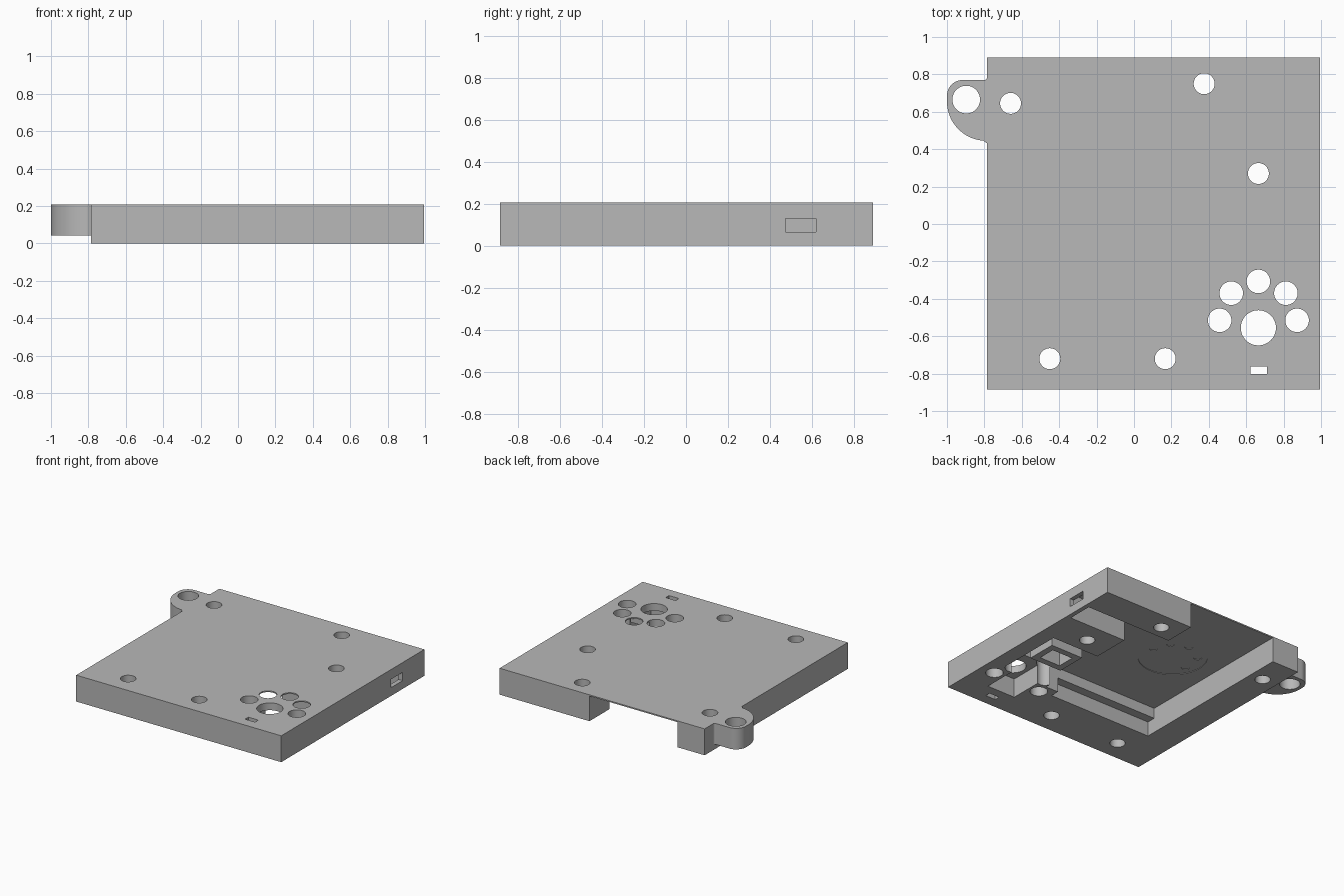
import bpy, bmesh
from math import sin, cos, pi, radians

if "Cube" in bpy.data.objects:
    bpy.data.objects.remove(bpy.data.objects["Cube"])

grey = bpy.data.materials.new("plain grey")
grey.use_nodes = True
COLOR = (0.48, 0.48, 0.48, 1)
grey.diffuse_color = COLOR
grey.node_tree.nodes["Principled BSDF"].inputs["Base Color"].default_value = COLOR

TOP, CEILING, BELOW = 0.207, 0.197, -0.1


def prism(name, outline, z0, z1):
    """Extrude a counter-clockwise outline from z0 to z1."""
    bm = bmesh.new()
    face = bm.faces.new([bm.verts.new((x, y, z0)) for x, y in outline])
    new = bmesh.ops.extrude_face_region(bm, geom=[face])["geom"]
    for v in new:
        if isinstance(v, bmesh.types.BMVert):
            v.co.z = z1
    bmesh.ops.recalc_face_normals(bm, faces=bm.faces)
    mesh = bpy.data.meshes.new(name)
    bm.to_mesh(mesh)
    bm.free()
    mesh.materials.append(grey)
    obj = bpy.data.objects.new(name, mesh)
    bpy.context.collection.objects.link(obj)
    return obj


def arc(cx, cy, r, start, end, n=12):
    angles = [radians(start + (end - start) * i / n) for i in range(n + 1)]
    return [(cx + r * cos(a), cy + r * sin(a)) for a in angles]


def box(name, x0, x1, y0, y1, z0, z1):
    return prism(name, [(x0, y0), (x1, y0), (x1, y1), (x0, y1)], z0, z1)


def disc(name, x, y, r, z0=BELOW, z1=0.3):
    return prism(name, arc(x, y, r, 0, 360, 48)[:-1], z0, z1)


def combine(target, tool, operation="DIFFERENCE"):
    tool.hide_render = True
    mod = target.modifiers.new("combine", "BOOLEAN")
    mod.operation, mod.solver, mod.object = operation, "EXACT", tool
    bpy.context.view_layer.objects.active = target
    bpy.ops.object.modifier_apply(modifier=mod.name)
    bpy.data.objects.remove(tool)


# Case slab with a rounded hanging tab
case = box("case", -0.785, 0.995, -0.885, 0.89, 0, TOP)
tab = [(-0.74, 0.43), (-0.74, 0.785), (-0.785, 0.785)]
tab += arc(-0.80, 0.785, 0.015, 0, -90, 4)
tab += arc(-0.915, 0.685, 0.085, 90, 180)
tab += arc(-0.79, 0.655, 0.21, 180, 266, 18)
tab += [(-0.785, 0.43)]
combine(case, prism("tab", tab, 0.042, TOP), "UNION")

# Pockets opened from the underside
pockets = [
    (-0.55, 0.215, -0.43, 0.95, CEILING),    # main bay, open at the back
    (-0.55, 0.46, -0.43, 0.64, CEILING),     # bay widening
    (-0.55, 0.35, -0.50, -0.42, 0.115),      # ledge at the front of the bay
    (0.40, 0.96, 0.44, 0.64, CEILING),       # socket channel
    (0.44, 0.87, -0.38, 0.14, CEILING),      # control bay
    (0.54, 0.785, -0.69, -0.37, 0.15),       # knob bay
]
for x0, x1, y0, y1, z in pockets:
    combine(case, box("pocket", x0, x1, y0, y1, BELOW, z))

# Socket slot in the side and indicator slot in the top
combine(case, box("socket_slot", 0.90, 1.10, 0.475, 0.62, 0.065, 0.13))
combine(case, box("indicator_slot", 0.623, 0.71, -0.803, -0.762, BELOW, 0.3))

# Screw holes, tab hole, knob hole and the fan of button holes
for x, y in [(-0.66, 0.645), (0.375, 0.75), (0.665, 0.27), (-0.45, -0.72), (0.167, -0.72)]:
    combine(case, disc("screw_hole", x, y, 0.056))
combine(case, disc("tab_hole", -0.897, 0.665, 0.074))
combine(case, disc("knob_hole", 0.665, -0.555, 0.094))
for x, y in [(0.458, -0.515), (0.52, -0.37), (0.665, -0.307), (0.812, -0.37), (0.872, -0.515)]:
    combine(case, disc("button_hole", x, y, 0.063))

# Shallow round recess with blind dimples in the ceiling
combine(case, disc("round_recess", -0.18, 0.217, 0.25, 0.15, 0.201))
for angle in (0, 45, 90, 145, 200):
    a = radians(angle)
    combine(case, disc("dimple", -0.18 + 0.18 * cos(a), 0.217 + 0.18 * sin(a), 0.03, 0.15, 0.205))

# Holding frame inside the control bay
frame = box("holding_frame", 0.52, 0.80, -0.20, 0.04, 0.01, CEILING + 0.002)
combine(frame, box("frame_opening", 0.57, 0.75, -0.15, -0.01, BELOW, 0.3))

for obj in (case, frame):
    bpy.ops.object.select_all(action="DESELECT")
    obj.select_set(True)
    bpy.context.view_layer.objects.active = obj
    bpy.ops.object.shade_smooth_by_angle(angle=radians(30))
